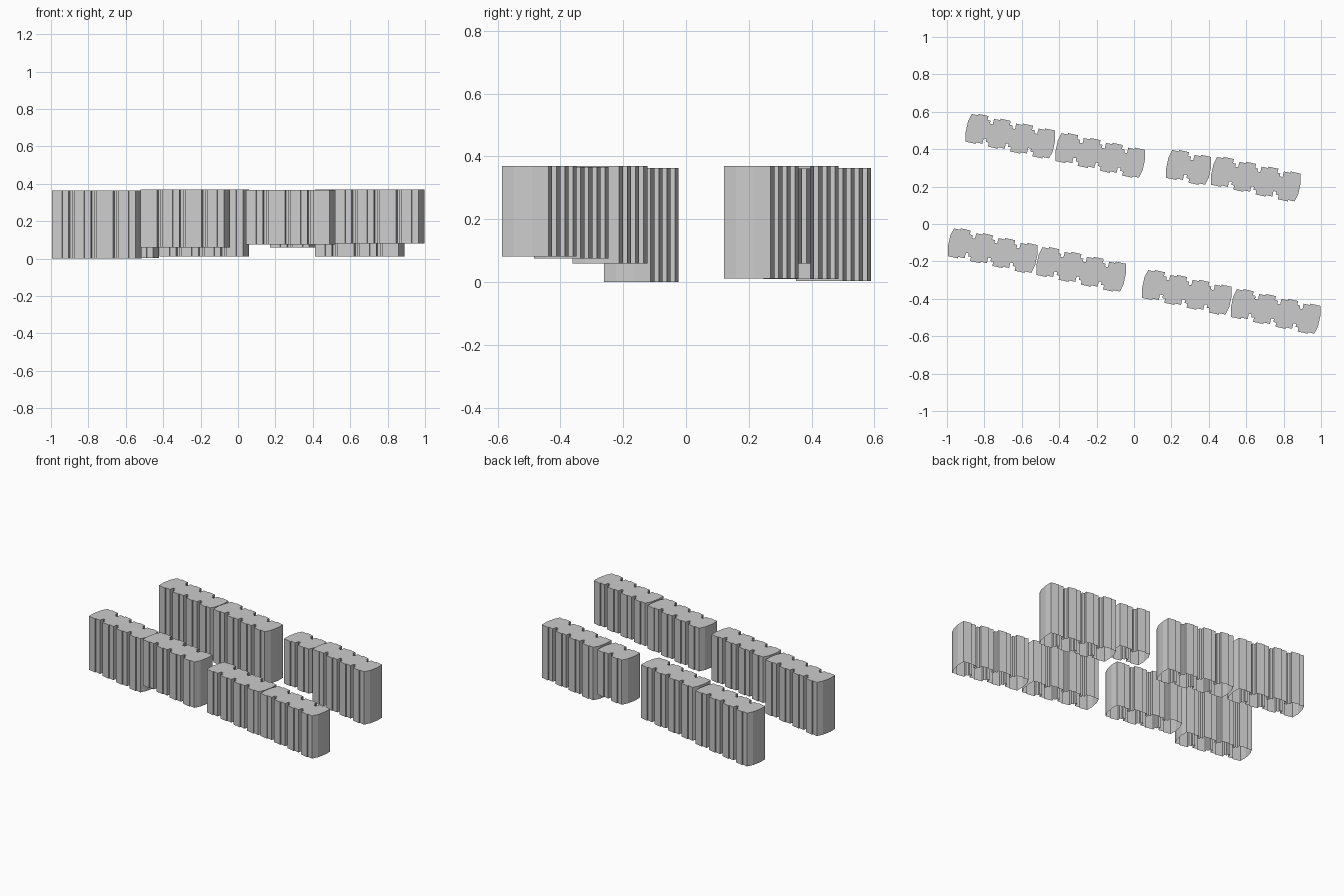
import bpy, bmesh, math
from mathutils import Matrix, Vector

cube = bpy.data.objects.get("Cube")
if cube:
    bpy.data.objects.remove(cube, do_unlink=True)

grey = bpy.data.materials.new("plain_grey")
grey.use_nodes = True
colour = (0.6, 0.6, 0.6, 1)
grey.diffuse_color = colour
grey.node_tree.nodes["Principled BSDF"].inputs["Base Color"].default_value = colour

TILT = Matrix.Rotation(math.radians(-12.3), 3, 'Z')
WIDTH = 0.16     # depth of a terrace
UNIT = 0.09      # frontage of one house
GAP = 0.0317     # recess between two houses


def facade(units):
    """Stepped facade as (distance along, depth inwards) pairs."""
    pts = []
    for i in range(units):
        u = i * (UNIT + GAP)
        # projecting bay and slightly set back wall
        pts += [(u, 0), (u + 0.055, 0), (u + 0.055, 0.008), (u + UNIT, 0.008)]
        if i < units - 1:
            # two-step recess at the party wall
            mid = u + UNIT + GAP * 0.5
            pts += [(u + UNIT, 0.038), (mid, 0.038),
                    (mid, 0.022), (u + UNIT + GAP, 0.022)]
    return pts


def terrace(name, corner, units, bottom, top):
    length = units * UNIT + (units - 1) * GAP
    steps = facade(units)
    # front facade, bowed end, rear facade, bowed end
    outline = list(steps)
    outline += [(length + 0.011, 0.05), (length + 0.011, 0.11)]
    outline += [(length - u, WIDTH - v) for u, v in steps]
    outline += [(-0.011, 0.11), (-0.011, 0.05)]

    bm = bmesh.new()
    rings = []
    for z in (bottom, top):
        rings.append([bm.verts.new(TILT @ Vector((u, v, 0)) + Vector((*corner, z)))
                      for u, v in outline])
    low, high = rings
    n = len(outline)
    # walls and flat roof, open underneath
    for i in range(n):
        j = (i + 1) % n
        bm.faces.new((low[i], low[j], high[j], high[i]))
    bm.faces.new(high)
    mesh = bpy.data.meshes.new(name)
    bm.to_mesh(mesh)
    bm.free()
    mesh.materials.append(grey)
    bpy.context.collection.objects.link(bpy.data.objects.new(name, mesh))


# name, front left corner, number of houses, base height, roof height
terraces = [
    ("rear_terrace_1", (-0.90, 0.44), 4, 0.003, 0.363),
    ("rear_terrace_2", (-0.42, 0.337), 4, 0.01, 0.37),
    ("rear_short_terrace", (0.172, 0.247), 2, 0.06, 0.362),
    ("rear_terrace_3", (0.412, 0.21), 4, 0.012, 0.37),
    ("front_terrace_1", (-0.995, -0.172), 4, 0.0, 0.363),
    ("front_terrace_2", (-0.522, -0.272), 4, 0.06, 0.37),
    ("front_terrace_3", (0.043, -0.395), 4, 0.075, 0.367),
    ("front_terrace_4", (0.518, -0.497), 4, 0.081, 0.37),
]
for t in terraces:
    terrace(*t)
